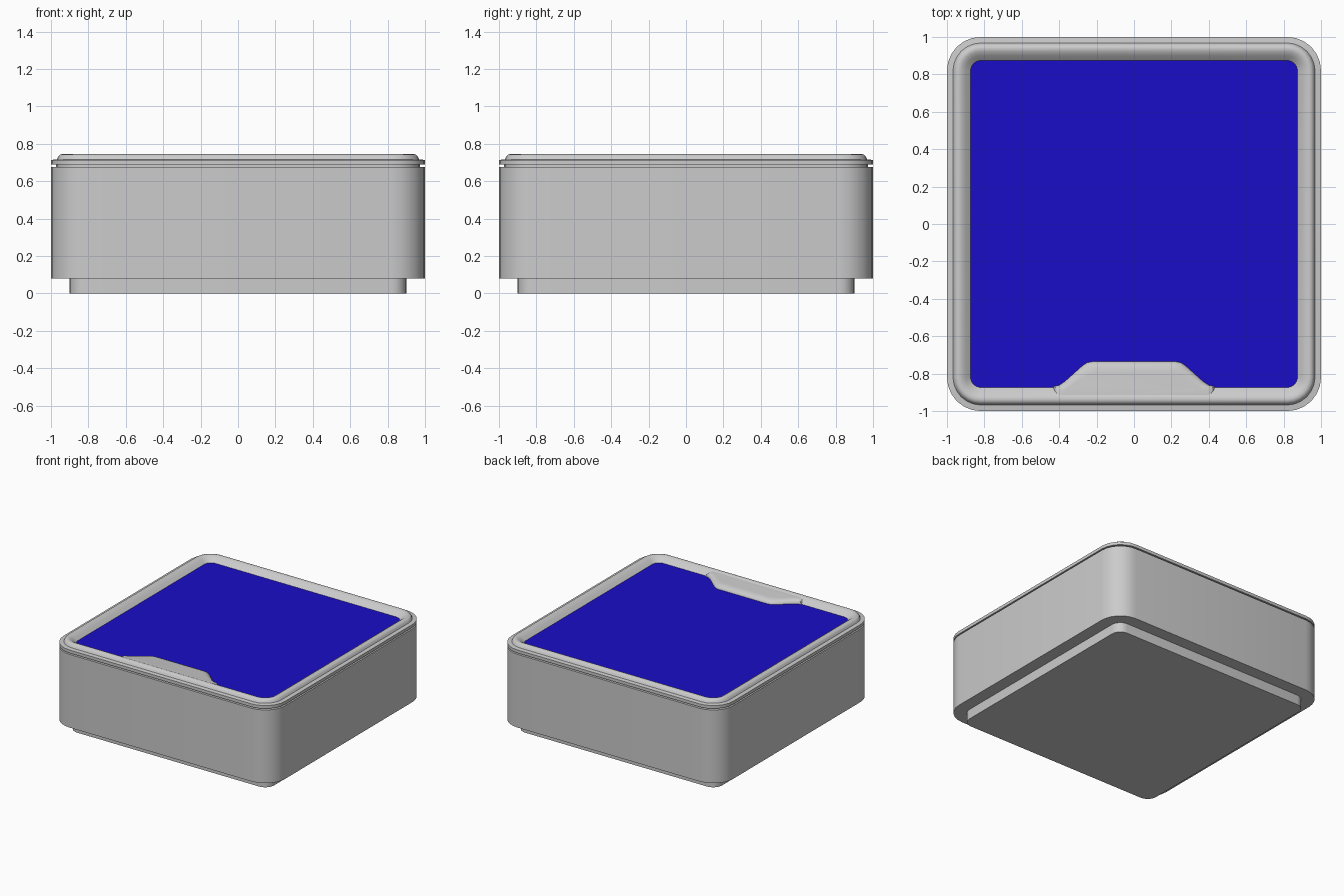
import bpy, bmesh, math

if "Cube" in bpy.data.objects:
    bpy.data.objects.remove(bpy.data.objects["Cube"])


def rounded_square(half, radius, z, seg=6):
    pts = []
    c = half - radius
    for k, (sx, sy) in enumerate([(1, 1), (-1, 1), (-1, -1), (1, -1)]):
        for i in range(seg + 1):
            a = math.pi / 2 * (k + i / seg)
            pts.append((sx * c + radius * math.cos(a), sy * c + radius * math.sin(a), z))
    return pts


def loft(name, rings, cap_bottom=True, cap_top=True, angle=30):
    bm = bmesh.new()
    loops = [[bm.verts.new(p) for p in ring] for ring in rings]
    n = len(loops[0])
    for a, b in zip(loops, loops[1:]):
        for i in range(n):
            j = (i + 1) % n
            bm.faces.new((a[i], a[j], b[j], b[i]))
    if cap_bottom:
        bm.faces.new(loops[0][::-1])
    if cap_top:
        bm.faces.new(loops[-1])
    bmesh.ops.recalc_face_normals(bm, faces=bm.faces)
    mesh = bpy.data.meshes.new(name)
    bm.to_mesh(mesh)
    bm.free()
    obj = bpy.data.objects.new(name, mesh)
    bpy.context.collection.objects.link(obj)
    bpy.ops.object.select_all(action='DESELECT')
    obj.select_set(True)
    bpy.context.view_layer.objects.active = obj
    bpy.ops.object.shade_smooth_by_angle(angle=math.radians(angle))
    return obj


# Recessed foot and cabinet, with a shadow gap under the rim
loft("base", [rounded_square(0.90, 0.08, z) for z in (0, 0.08)], cap_top=False)
loft("cabinet", [rounded_square(h, r, z) for h, r, z in [
    (0.89, 0.08, 0.08), (1.0, 0.18, 0.08), (1.0, 0.18, 0.677),
    (0.972, 0.155, 0.677), (0.972, 0.155, 0.688)]], cap_bottom=False, cap_top=False)

# Rim: flange, rounded lip and slope down to the water
loft("rim", [rounded_square(h, r, z) for h, r, z in [
    (0.972, 0.155, 0.688), (1.0, 0.18, 0.688), (1.0, 0.18, 0.713),
    (0.968, 0.15, 0.717), (0.96, 0.14, 0.733), (0.951, 0.13, 0.742),
    (0.938, 0.12, 0.745), (0.922, 0.10, 0.742), (0.90, 0.08, 0.728),
    (0.872, 0.055, 0.703)]], cap_bottom=False, cap_top=False, angle=40)

# Water surface
water = loft("water", [rounded_square(0.875, 0.057, 0.705)], cap_bottom=False)
blue = bpy.data.materials.new("water_blue")
blue.diffuse_color = (0.01, 0.004, 0.58, 1)
blue.use_nodes = True
blue.node_tree.nodes["Principled BSDF"].inputs["Base Color"].default_value = blue.diffuse_color
water.data.materials.append(blue)

# Control ledge widening the rim at the front
half = [(0.43, -0.93), (0.43, -0.868), (0.40, -0.862), (0.37, -0.842),
        (0.275, -0.757), (0.25, -0.741), (0.22, -0.735)]
outline = half + [(-x, y) for x, y in reversed(half)]


def ledge_ring(sx, sy, z):
    return [(x * sx, -0.93 + (y + 0.93) * sy, z) for x, y in outline]


loft("ledge", [ledge_ring(1, 1, 0.69), ledge_ring(1, 1, 0.708), ledge_ring(0.985, 0.95, 0.722),
               ledge_ring(0.96, 0.85, 0.732), ledge_ring(0.92, 0.7, 0.737)], angle=40)
